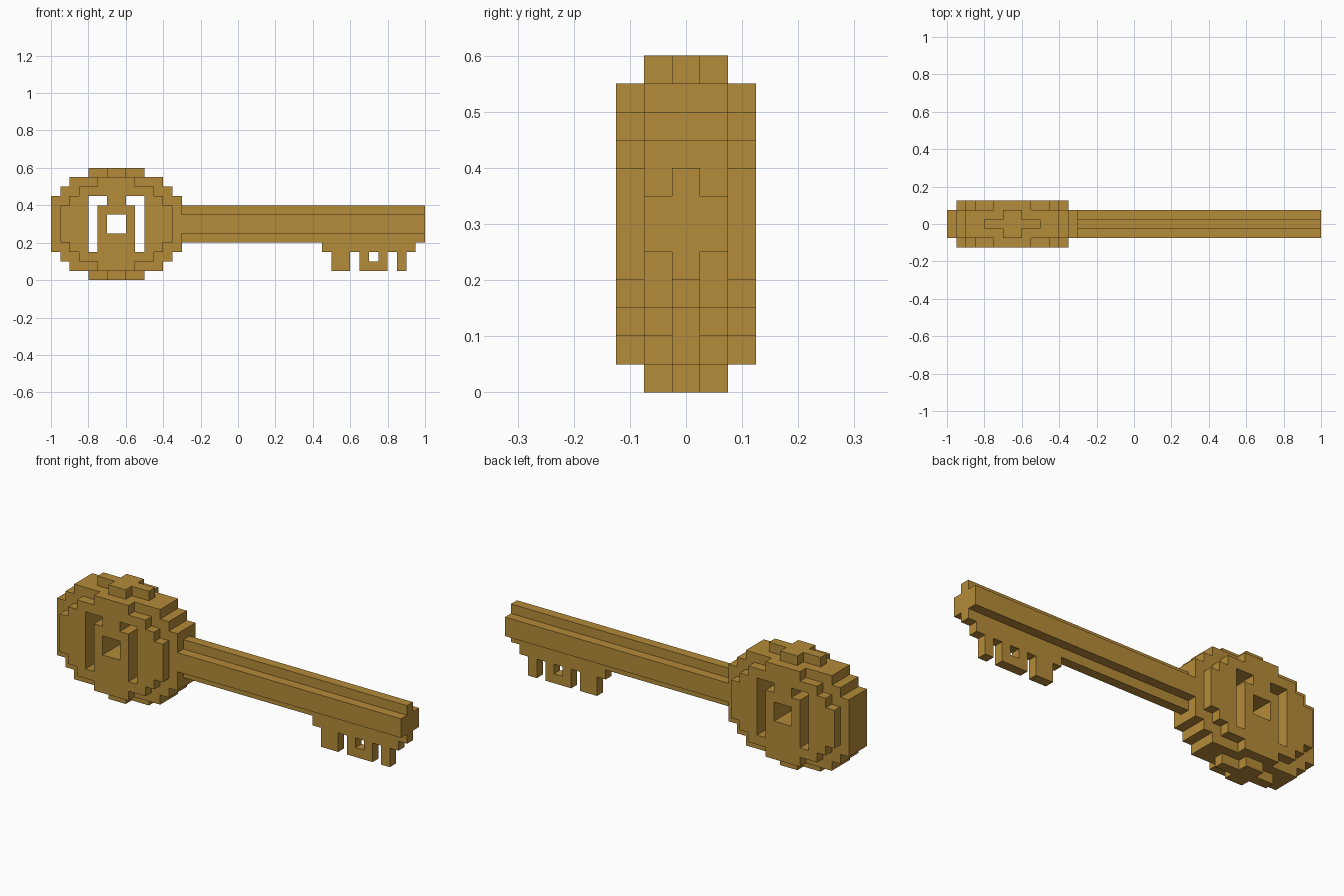
import bpy, bmesh
from mathutils import Vector

if "Cube" in bpy.data.objects:
    bpy.data.objects.remove(bpy.data.objects["Cube"])

U = 0.05  # size of one block

brass = bpy.data.materials.new("brass")
brass.diffuse_color = (0.46, 0.26, 0.04, 1)
brass.use_nodes = True
brass.node_tree.nodes["Principled BSDF"].inputs["Base Color"].default_value = brass.diffuse_color


def block(x0, x1, z0, z1, ys):
    """Cells filling a front-view rectangle (in units) over the given y layers."""
    i0, i1, k0, k1 = (round(v / U) for v in (x0, x1, z0, z1))
    return {(i, j, k) for i in range(i0, i1) for j in ys for k in range(k0, k1)}


def mound(half_widths, z0, ys, cx=-0.65):
    """Stepped round plate, mirrored about z = 0.3: (half width, lower z) steps."""
    cells = set()
    for w, z in zip(half_widths, z0):
        cells |= block(cx - w, cx + w, z, 0.6 - z, ys)
    return cells


# Bow: round core, slimmer shoulders and raised outer plates
bow = mound((0.15, 0.25, 0.30, 0.35), (0.0, 0.05, 0.10, 0.15), (0,))
bow |= mound((0.05, 0.25, 0.30, 0.35), (0.0, 0.05, 0.10, 0.15), (-1, 1))
bow |= mound((0.10, 0.20, 0.25, 0.30), (0.05, 0.10, 0.15, 0.20), (-2, 2))

# Holes through the bow: two side slots with hooked tops and a square centre
every = range(-2, 3)
for x0, x1 in ((-0.8, -0.75), (-0.55, -0.5)):
    bow -= block(x0, x1, 0.15, 0.45, every)
for x0, x1 in ((-0.8, -0.7), (-0.6, -0.5)):
    bow -= block(x0, x1, 0.40, 0.45, every)
bow -= block(-0.7, -0.6, 0.25, 0.35, every)

# Shaft: tall core with a rail along each side
shaft = block(-0.3, 1, 0.20, 0.40, (0,)) | block(-0.3, 1, 0.25, 0.35, (-1, 1))

# Bit: strip with three teeth, the middle one pierced
bit = block(0.45, 0.95, 0.15, 0.20, (0,))
for x0, x1 in ((0.5, 0.6), (0.65, 0.8), (0.85, 0.9)):
    bit |= block(x0, x1, 0.05, 0.15, (0,))
bit -= block(0.7, 0.75, 0.10, 0.15, (0,))

solid = bow | shaft | bit


def build(name, cells):
    """Skin only the exposed sides of the cells, then merge flat areas."""
    bm = bmesh.new()
    cache = {}

    def vert(p):
        key = tuple(round(c * 2) for c in p)
        if key not in cache:
            cache[key] = bm.verts.new(Vector(p) * U)
        return cache[key]

    for c in sorted(cells):
        mid = Vector((c[0] + 0.5, c[1], c[2] + 0.5))
        for a in range(3):
            for s in (-1, 1):
                n = list(c)
                n[a] += s
                if tuple(n) in solid:
                    continue
                d, u = Vector(), Vector()
                d[a], u[(a + 1) % 3] = s * 0.5, 0.5
                v = d.cross(u)
                quad = [mid + d + u * p + v * q for p, q in ((-1, -1), (1, -1), (1, 1), (-1, 1))]
                v2 = v.normalized() * 0.5
                quad = [mid + d + u * p + v2 * q for p, q in ((-1, -1), (1, -1), (1, 1), (-1, 1))]
                bm.faces.new([vert(p) for p in quad])
    bmesh.ops.dissolve_limit(bm, angle_limit=0.01, verts=bm.verts, edges=bm.edges)
    me = bpy.data.meshes.new(name)
    bm.to_mesh(me)
    bm.free()
    me.materials.append(brass)
    bpy.context.collection.objects.link(bpy.data.objects.new(name, me))


build("bow", bow)
build("shaft", shaft)
build("bit", bit)
